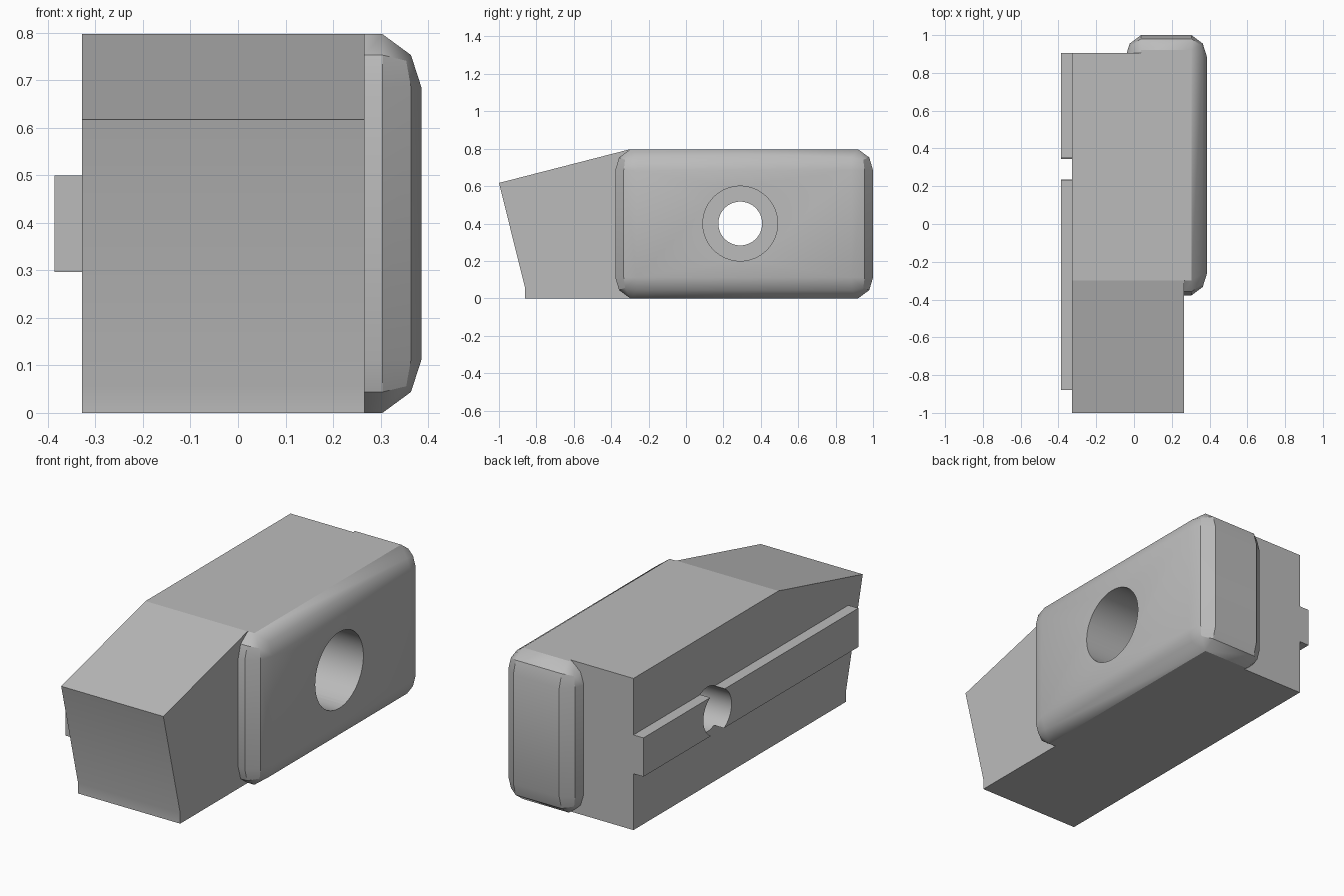
import bpy, bmesh, math
from mathutils import Vector

if "Cube" in bpy.data.objects:
    bpy.data.objects.remove(bpy.data.objects["Cube"])

steel = bpy.data.materials.new("plain grey")
steel.diffuse_color = (0.5, 0.5, 0.5, 1)
steel.use_nodes = True
steel.node_tree.nodes["Principled BSDF"].inputs["Base Color"].default_value = steel.diffuse_color


def finish(name, bm):
    bmesh.ops.recalc_face_normals(bm, faces=bm.faces)
    mesh = bpy.data.meshes.new(name)
    bm.to_mesh(mesh)
    bm.free()
    mesh.materials.append(steel)
    ob = bpy.data.objects.new(name, mesh)
    bpy.context.collection.objects.link(ob)
    return ob


def extrude_x(name, profile, x0, x1):
    """Prism from a (y, z) outline."""
    bm = bmesh.new()
    face = bm.faces.new([bm.verts.new((x0, y, z)) for y, z in profile])
    ext = bmesh.ops.extrude_face_region(bm, geom=[face])["geom"]
    verts = [v for v in ext if isinstance(v, bmesh.types.BMVert)]
    bmesh.ops.translate(bm, verts=verts, vec=(x1 - x0, 0, 0))
    return finish(name, bm)


def bore(name, radius, x0, x1, y=0.29, z=0.4):
    ring = [(y + radius * math.cos(2 * math.pi * i / 64),
             z + radius * math.sin(2 * math.pi * i / 64)) for i in range(64)]
    return extrude_x(name, ring, x0, x1)


def chamfered_plate(name, lo, hi):
    """Box with two-step bevels: hull of inset points at every corner."""
    insets = [(0, .115, .112), (.082, 0, .112), (.082, .08, 0),
              (.022, .045, .112), (.022, .115, .044), (.082, .02, .044),
              (.032, .052, .056)]
    bm = bmesh.new()
    for c in range(8):
        for inset in insets:
            bm.verts.new([hi[k] - inset[k] if c >> k & 1 else lo[k] + inset[k]
                          for k in range(3)])
    bmesh.ops.convex_hull(bm, input=bm.verts)
    bmesh.ops.dissolve_limit(bm, angle_limit=0.01, verts=bm.verts, edges=bm.edges)
    return finish(name, bm)


def combine(target, other, operation):
    mod = target.modifiers.new(operation.lower(), 'BOOLEAN')
    mod.operation, mod.solver, mod.object = operation, 'EXACT', other
    bpy.context.view_layer.objects.active = target
    bpy.ops.object.modifier_apply(modifier=mod.name)
    bpy.data.objects.remove(other)


# Main block with sloped nose
block = extrude_x("clamp_block", [(-.86, 0), (-.86, .055), (-1, .617), (-.3, .797),
                                  (.905, .797), (.905, 0)], -.328, .266)

# Bevelled side plate and guide rail
plate = chamfered_plate("side_plate", (-.045, -.378, 0), (.386, 1, .797))
rail = extrude_x("guide_rail", [(-.88, .296), (-.88, .5), (.905, .5), (.905, .296)],
                 -.386, -.3)
combine(block, plate, 'UNION')
combine(block, rail, 'UNION')

# Bolt hole and wide counterbore
combine(block, bore("bolt_hole", .117, -.6, .6), 'DIFFERENCE')
combine(block, bore("counterbore", .2, -.08, .6), 'DIFFERENCE')

# Smooth bevels and bores, flat nose slope
bpy.ops.object.select_all(action='DESELECT')
block.select_set(True)
bpy.context.view_layer.objects.active = block
bpy.ops.object.shade_smooth_by_angle(angle=math.radians(30))
slope = Vector((0, -.18, .7)).normalized()
for face in block.data.polygons:
    if face.normal.dot(slope) > .999:
        face.use_smooth = False
